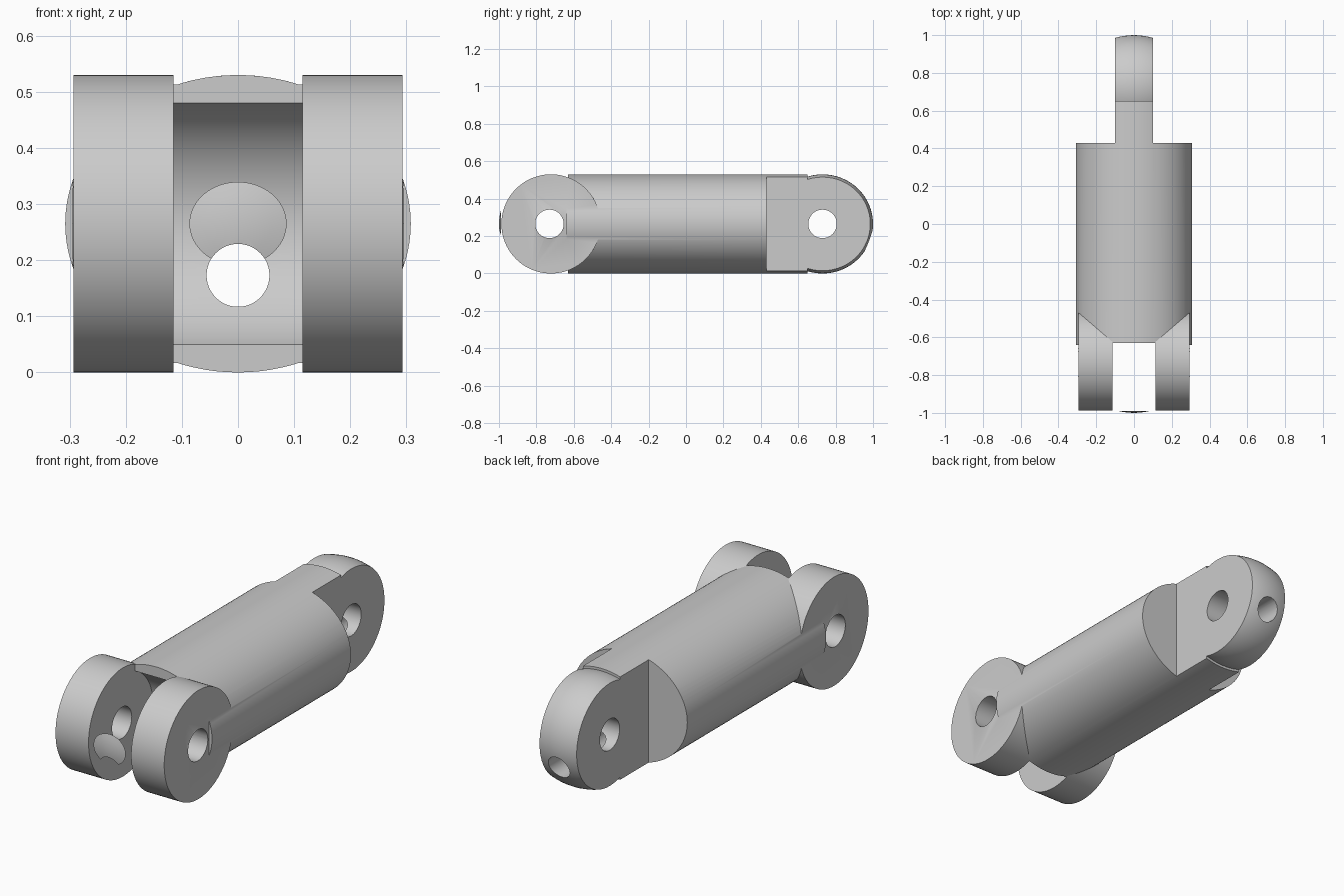
import bpy
import math

if "Cube" in bpy.data.objects:
    bpy.data.objects.remove(bpy.data.objects["Cube"], do_unlink=True)

MID = 0.265       # height of the long axis
PIN = 0.73        # distance of the pin axes from the centre
HALF_W = 0.308    # half width of the oval body

metal = bpy.data.materials.new("plain_grey")
metal.use_nodes = True
grey = (0.6, 0.6, 0.6, 1)
metal.diffuse_color = grey
metal.node_tree.nodes["Principled BSDF"].inputs["Base Color"].default_value = grey


def finish(name):
    ob = bpy.context.object
    ob.name = name
    bpy.ops.object.transform_apply(location=False, rotation=True, scale=True)
    ob.data.materials.append(metal)
    return ob


def box(name, x, y, z):
    """Box from three (low, high) ranges."""
    spans = (x, y, z)
    bpy.ops.mesh.primitive_cube_add(size=1, location=[(a + b) / 2 for a, b in spans])
    bpy.context.object.scale = [b - a for a, b in spans]
    return finish(name)


def rod(name, axis, radius, length, loc, sides=96):
    """Cylinder along x or y."""
    turn = (0, math.pi / 2, 0) if axis == "x" else (math.pi / 2, 0, 0)
    bpy.ops.mesh.primitive_cylinder_add(vertices=sides, radius=radius, depth=length,
                                        location=loc, rotation=turn)
    return finish(name)


def combine(target, tool, operation):
    mod = target.modifiers.new(tool.name, "BOOLEAN")
    mod.operation = operation
    mod.solver = "EXACT"
    mod.object = tool
    bpy.context.view_layer.objects.active = target
    bpy.ops.object.modifier_apply(modifier=mod.name)
    bpy.data.objects.remove(tool, do_unlink=True)


# Oval body, a little short of the pin axes
link = rod("link_body", "y", 1, 1.29, (0, 0.005, MID))
link.scale = (HALF_W, 1, MID)
bpy.ops.object.transform_apply(location=False, rotation=False, scale=True)

# Domed ends
for side in (-1, 1):
    bpy.ops.mesh.primitive_uv_sphere_add(segments=64, ring_count=32, radius=1,
                                         location=(0, side * PIN, MID),
                                         rotation=(math.pi / 2, 0, 0))
    bpy.context.object.scale = (HALF_W, MID, 1 - PIN)
    combine(link, finish("dome"), "UNION")

# Fork discs at the front
for side in (-1, 1):
    disc = rod("fork_disc", "x", MID, 0.193, (side * 0.1965, -0.722, MID))
    combine(link, disc, "UNION")

# Fork slot with its rounded floor
combine(link, box("slot", (-0.115, 0.115), (-0.989, -0.63), (-0.1, 0.7)), "DIFFERENCE")
combine(link, rod("slot_floor", "x", 0.235, 0.23, (0, -0.725, MID)), "DIFFERENCE")

# Flat cheeks of the rear tongue
for low, high in ((-0.5, -0.1), (0.1, 0.5)):
    combine(link, box("cheek", (low, high), (0.43, 1.2), (-0.1, 0.7)), "DIFFERENCE")

# Pin holes and the long bore below the axis
for side in (-1, 1):
    combine(link, rod("pin_hole", "x", 0.076, 1, (0, side * PIN, MID), 48), "DIFFERENCE")
combine(link, rod("long_bore", "y", 0.056, 2.4, (0, 0, 0.173), 48), "DIFFERENCE")

# Smooth curved skin, crisp machined edges
bpy.ops.object.select_all(action="DESELECT")
link.select_set(True)
bpy.context.view_layer.objects.active = link
bpy.ops.object.shade_smooth_by_angle(angle=math.radians(25))
